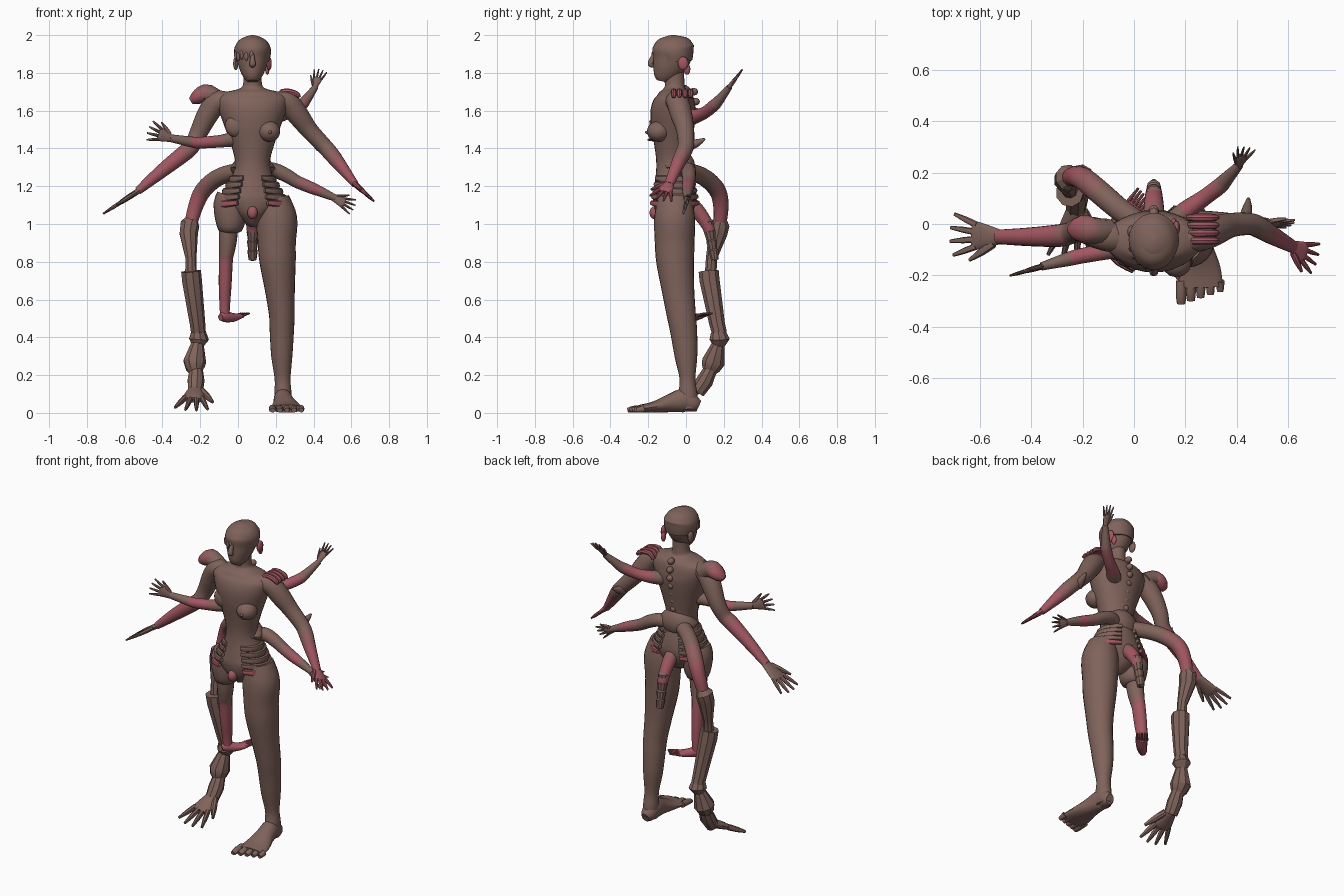
import bpy, bmesh, math
from mathutils import Vector as V, Matrix

def material(name, rgb):
    m = bpy.data.materials.new(name)
    m.diffuse_color = (*rgb, 1)
    return m

MATS = [material("brown skin", (0.215, 0.125, 0.105)),
        material("raw pink", (0.36, 0.095, 0.12)),
        material("dull rose", (0.28, 0.11, 0.11))]
BROWN, PINK, ROSE = 0, 1, 2
X, Y, Z = (1, 0, 0), (0, 1, 0), (0, 0, 1)
CX = 0.077  # body axis

def sweep(bm, pts, ref=X, sides=18, sub=4):
    """Skin elliptical rings (x, y, z, width, depth, colour) along a path."""
    pts = [tuple(p[:4]) + ((p[4] if len(p) > 4 else p[3]), (p[5] if len(p) > 5 else BROWN)) for p in pts]
    rows, cols, n = [], [], len(pts)
    for i in range(n - 1):
        q = [pts[max(i - 1, 0)], pts[i], pts[i + 1], pts[min(i + 2, n - 1)]]
        for k in range(sub):
            t = k / sub
            w = [(-t + 2*t*t - t**3)/2, (2 - 5*t*t + 3*t**3)/2, (t + 4*t*t - 3*t**3)/2, (t**3 - t*t)/2]
            if sub == 1:
                w = [0, 1, 0, 0]
            rows.append([sum(w[j] * q[j][c] for j in range(4)) for c in range(5)])
            cols.append(pts[i][5])
    rows.append(list(pts[-1][:5]))
    rings = []
    for i, r in enumerate(rows):
        a, b = rows[max(i - 1, 0)], rows[min(i + 1, len(rows) - 1)]
        t = (V(b[:3]) - V(a[:3])).normalized()
        u = V(ref)
        u = (u - t * u.dot(t)).normalized()
        v = t.cross(u)
        ring = []
        for s in range(sides):
            g = 2 * math.pi * s / sides
            ring.append(bm.verts.new(V(r[:3]) + u * max(r[3], .002) * math.cos(g) + v * max(r[4], .002) * math.sin(g)))
        rings.append(ring)
    for i in range(len(rings) - 1):
        for s in range(sides):
            e = (s + 1) % sides
            bm.faces.new((rings[i][s], rings[i][e], rings[i+1][e], rings[i+1][s])).material_index = cols[i]
    bm.faces.new(rings[0]).material_index = cols[0]
    bm.faces.new(rings[-1]).material_index = cols[-1]

def ball(bm, c, r, col=BROWN):
    m = Matrix.Translation(c) @ Matrix.Diagonal((*r, 1))
    res = bmesh.ops.create_uvsphere(bm, u_segments=14, v_segments=10, radius=1, matrix=m)
    for f in {f for v in res["verts"] for f in v.link_faces}:
        f.material_index = col

def make(name, bm, angle=40):
    bmesh.ops.recalc_face_normals(bm, faces=bm.faces)
    me = bpy.data.meshes.new(name)
    bm.to_mesh(me)
    bm.free()
    for m in MATS:
        me.materials.append(m)
    ob = bpy.data.objects.new(name, me)
    bpy.context.collection.objects.link(ob)
    bpy.ops.object.select_all(action='DESELECT')
    ob.select_set(True)
    bpy.context.view_layer.objects.active = ob
    bpy.ops.object.shade_smooth_by_angle(angle=math.radians(angle))

def part(name, pts, ref=X, sides=18, sub=4):
    bm = bmesh.new()
    sweep(bm, pts, ref, sides, sub)
    make(name, bm)

def hand(name, wrist, tip, wide, W, col=BROWN, thumb=1, thick=.012):
    """Flat palm, four spread fingers and a thumb."""
    bm = bmesh.new()
    a, d = V(wrist), V(tip) - V(wrist)
    w = V(wide)
    w = (w - d.normalized() * w.dot(d.normalized())).normalized()
    row = lambda p, r, s: (*p, r, s, col)
    sweep(bm, [row(a - d*.06, W*.45, thick*1.3), row(a + d*.2, W*.75, thick*1.3),
               row(a + d*.45, W, thick*1.1), row(a + d*.54, W*.9, thick*.8)], w, 14)
    f = W * .24
    for i in range(4):
        k = (i - 1.5) / 1.5
        base = a + d*.46 + w*W*k*.76
        end = a + d*(1 - .1*abs(k)) + w*W*k*1.45
        sweep(bm, [row(base, f, thick*.9), row(base.lerp(end, .5), f*.9, thick*.8), row(end, f*.5, thick*.4)], w, 8, 2)
    b0, b1 = a + d*.12 + w*W*.5*thumb, a + d*.58 + w*W*1.75*thumb
    sweep(bm, [row(b0, f*1.3, thick), row(b0.lerp(b1, .5), f*1.2, thick), row(b1, f*.5, thick*.5)], w, 8, 2)
    make(name, bm)

# torso and pelvis
part("torso", [(CX, -.08, .99, .02, .03), (CX, -.07, 1.04, .085, .09), (CX, -.06, 1.12, .17, .115),
    (CX, -.06, 1.19, .135, .11), (CX, -.065, 1.27, .102, .095), (CX, -.07, 1.34, .094, .088),
    (CX, -.07, 1.43, .118, .1), (CX, -.07, 1.52, .15, .115), (CX, -.067, 1.6, .178, .12),
    (CX, -.06, 1.66, .19, .105), (CX, -.06, 1.695, .15, .085), (CX, -.06, 1.715, .075, .06),
    (CX, -.06, 1.74, .05, .052), (CX, -.065, 1.82, .048, .055)], sides=28)
bm = bmesh.new()
ball(bm, (.165, -.145, 1.49), (.06, .062, .055))
ball(bm, (.17, -.205, 1.485), (.009, .012, .009), ROSE)
ball(bm, (-.01, -.135, 1.52), (.06, .035, .06))
make("breasts", bm)
bm = bmesh.new()
for i in range(9):
    z = 1.7 - i * .052
    ball(bm, (CX, .04 - .045 * (i / 8) ** 2 + .012 * math.sin(i), z), (.02, .024, .02))
make("spine_bumps", bm)
bm = bmesh.new()
ball(bm, (CX, -.165, 1.06), (.028, .028, .035), PINK)
make("pelvis_knob", bm)

# layered hip plates on both sides
for side, name in ((1, "left_hip_plates"), (-1, "right_hip_plates")):
    bm = bmesh.new()
    for k in range(5):
        z, rx, ry = 1.25 - k*.033, .115 + k*.018, .105 + k*.007
        col = PINK if k == 4 else BROWN
        path = []
        for j in range(7):
            g = math.radians(-65 + j * 22)
            thin = .022 * math.cos(g * .8)
            path.append((CX + side*rx*math.cos(g), -.06 + ry*math.sin(g), z - .015*math.cos(g), thin, .012, col))
        sweep(bm, path, Z, 8, 2)
    make(name, bm)

# head, hair cap, nose, ears
HEAD = [(1.755, -.125, .028, .03), (1.78, -.118, .048, .056), (1.82, -.1, .068, .08), (1.87, -.08, .083, .1),
        (1.92, -.07, .092, .108), (1.96, -.068, .078, .092), (1.985, -.067, .048, .06), (1.997, -.067, .008, .01)]
part("head", [(CX, y, z, a, b) for z, y, a, b in HEAD], sides=28)
bm = bmesh.new()
sweep(bm, [(CX, -.055, 1.86, .087, .088), (CX, -.058, 1.9, .097, .098), (CX, -.064, 1.935, .095, .107),
           (CX, -.065, 1.97, .074, .089), (CX, -.066, 1.99, .042, .053), (CX, -.066, 2.0, .008, .01)], sides=28)
for i in range(5):
    g = math.radians(195 + i * 18)
    ball(bm, (CX + .09*math.cos(g), -.07 + .102*math.sin(g), 1.895 - .008*(i % 2)), (.011, .011, .024))
make("hair_cap", bm)
bm = bmesh.new()
sweep(bm, [(CX, -.165, 1.9, .01, .01), (CX, -.18, 1.87, .013, .015), (CX, -.188, 1.845, .017, .014), (CX, -.17, 1.835, .01, .008)])
sweep(bm, [(CX, -.15, 1.806, .026, .016, ROSE), (CX, -.152, 1.798, .026, .018, ROSE)], sub=1)
make("nose_and_mouth", bm)
bm = bmesh.new()
ball(bm, (-.012, -.03, 1.85), (.014, .025, .036))
ball(bm, (.165, -.015, 1.85), (.014, .028, .036), PINK)
ball(bm, (.155, .005, 1.82), (.012, .018, .03), PINK)
make("ears", bm)

# main arms with pink forearms
part("right_arm", [(-.05, -.06, 1.64, .055), (-.11, -.045, 1.645, .06), (-.16, -.03, 1.58, .058), (-.21, -.02, 1.48, .048),
    (-.245, -.035, 1.41, .043, .043, ROSE), (-.29, -.045, 1.37, .044, .044, PINK), (-.41, -.05, 1.275, .036, .036, PINK),
    (-.53, -.05, 1.175, .028, .022)], Y)
hand("right_hand", (-.52, -.05, 1.18), (-.72, -.04, 1.05), Y, .055, BROWN, -1)
part("left_arm", [(.2, -.06, 1.64, .055), (.26, -.045, 1.645, .06), (.315, -.025, 1.58, .058), (.375, -.005, 1.5, .048),
    (.45, 0, 1.42, .043), (.49, -.015, 1.375, .042, .042, ROSE), (.53, -.04, 1.325, .037, .037, PINK),
    (.62, -.09, 1.21, .025, .02, PINK)], Y)
hand("left_hand", (.61, -.085, 1.22), (.715, -.14, 1.125), Y, .042, PINK, -1)
part("left_elbow_spur", [(.43, .01, 1.41, .028), (.44, .06, 1.43, .02), (.445, .1, 1.45, .006)], Z, 10)

# shoulder growths
part("right_shoulder_stump", [(-.1, -.03, 1.65, .05), (-.16, -.025, 1.69, .05, .05, ROSE), (-.19, -.02, 1.685, .056, .046, PINK),
    (-.225, -.02, 1.665, .045, .035, PINK), (-.25, -.02, 1.65, .02, .018, PINK)], Y, 12, 2)
bm = bmesh.new()
for i in range(4):
    y = .025 - i * .03
    sweep(bm, [(.21, y, 1.67, .012, .012, ROSE), (.235, y, 1.7, .015, .015, PINK), (.28, y, 1.7, .015, .015, PINK),
               (.315, y, 1.685, .014, .014, PINK), (.325, y, 1.67, .008, .008, PINK)], Y, 8, 2)
make("left_shoulder_fingers", bm)

# extra arms
part("right_rib_arm", [(-.02, -.08, 1.45, .04), (-.08, -.1, 1.44, .034, .034, ROSE), (-.13, -.11, 1.435, .032, .032, PINK),
    (-.21, -.125, 1.43, .03, .03, PINK), (-.25, -.135, 1.435, .028), (-.36, -.165, 1.455, .02, .016)], Z)
hand("right_rib_hand", (-.35, -.163, 1.452), (-.48, -.2, 1.5), Z, .036, BROWN, 1, .009)
part("left_back_arm", [(.15, .0, 1.56, .045), (.2, .05, 1.57, .038, .038, PINK), (.27, .1, 1.59, .032, .032, PINK),
    (.33, .145, 1.625, .032, .032, ROSE), (.355, .17, 1.65, .028), (.41, .23, 1.725, .016)], X)
hand("left_back_hand", (.405, .225, 1.72), (.44, .3, 1.82), X, .024, BROWN, -1, .009)
part("left_waist_arm", [(.12, -.02, 1.28, .045), (.19, .01, 1.285, .04), (.26, .015, 1.255, .037), (.31, .015, 1.225, .034, .034, ROSE),
    (.38, .01, 1.195, .032, .032, PINK), (.44, .008, 1.17, .027), (.52, .005, 1.135, .018)], Y)
hand("left_waist_hand", (.5, .005, 1.14), (.62, .0, 1.085), (0, .35, 1), .03, BROWN, 1, .01)
part("waist_band", [(CX, -.055, 1.27, .1, .09), (CX, -.045, 1.29, .118, .095), (CX, -.045, 1.31, .112, .093), (CX, -.055, 1.33, .09, .085)], sub=2)

# jointed limb reaching from the back of the waist to the ground
part("long_limb_upper", [(.02, .0, 1.28, .045), (-.06, .06, 1.265, .045), (-.13, .12, 1.23, .046, .046, ROSE),
    (-.19, .17, 1.17, .045, .045, PINK), (-.225, .185, 1.09, .04, .04, PINK), (-.25, .18, 1.0, .034)], Y)
bm = bmesh.new()
for seg in ([(-.24, .185, 1.03, .03), (-.255, .18, 1.0, .052), (-.262, .17, .95, .05), (-.25, .135, .82, .03), (-.25, .13, .72, .032)],
            [(-.25, .12, .75, .054), (-.245, .125, .7, .054), (-.215, .165, .47, .042), (-.21, .178, .42, .04)],
            [(-.21, .17, .43, .04), (-.208, .178, .39, .054), (-.215, .172, .36, .034)],
            [(-.213, .175, .38, .03), (-.23, .145, .27, .062), (-.228, .13, .235, .05), (-.225, .12, .21, .03)],
            [(-.222, .13, .23, .036), (-.223, .1, .17, .046), (-.226, .06, .11, .04)]):
    sweep(bm, seg, X, 9, 1)
make("long_limb_segments", bm, 30)
hand("long_limb_hand", (-.222, .08, .135), (-.25, -.15, .012), X, .06, BROWN, 1, .02)

# full left leg and foot
part("left_leg", [(.19, -.06, 1.14, .08, .09), (.205, -.06, 1.03, .108, .108), (.205, -.06, .9, .101, .105),
    (.21, -.057, .8, .096, .1), (.222, -.042, .65, .079, .086), (.232, -.025, .52, .068, .077), (.232, -.012, .43, .064, .071),
    (.232, 0, .3, .056, .06), (.236, .008, .18, .042, .042), (.238, .01, .1, .045, .05), (.238, .015, .02, .04, .05)], sides=24)
bm = bmesh.new()
sweep(bm, [(.238, .068, .035, .025, .03), (.238, .045, .045, .042, .043), (.238, -.01, .065, .05, .063), (.245, -.08, .052, .058, .05),
           (.255, -.17, .031, .08, .03), (.258, -.245, .022, .088, .021)])
for i in range(5):
    x, y = .183 + i * .038, -.31 + .012 * i
    r = .02 - .001 * i
    sweep(bm, [(x, -.22, .024, r, .02), (x, y + .03, .02, r, .018), (x, y, .014, r * .8, .012)], X, 10, 2)
make("left_foot", bm)

# shortened right leg
part("right_thigh_stump", [(-.03, -.06, 1.14, .085, .085), (-.042, -.06, 1.1, .088, .09), (-.04, -.06, 1.02, .08, .085),
    (-.042, -.06, .965, .062, .068), (-.042, -.06, .95, .03, .035)], sub=2)
part("right_leg", [(-.05, -.055, 1.02, .052, .058), (-.053, -.05, .92, .048, .053), (-.06, -.042, .85, .041, .047, ROSE),
    (-.064, -.035, .81, .037, .044, PINK), (-.068, -.02, .68, .034, .04, PINK), (-.07, -.008, .57, .028, .03, PINK),
    (-.07, -.005, .5, .024, .024, PINK)])
bm = bmesh.new()
sweep(bm, [(-.092, -.03, .505, .018, .018, PINK), (-.07, -.008, .51, .026, .03, PINK), (-.03, .03, .505, .03, .024, PINK),
           (.005, .075, .512, .036, .014, PINK)], (1, -1, 0))
for i in range(5):
    o = (i - 2) * .0105
    sweep(bm, [(.0 + o, .07 - o, .513, .008, .009, PINK), (.038 + o, .118 - o, .527, .005, .005, PINK)], (1, -1, 0), 8, 1)
make("right_foot", bm)

# stubby jointed tail
part("tail_root", [(CX, .0, 1.12, .045, .045, ROSE), (CX, .06, 1.07, .04, .04, PINK), (CX, .11, 1.0, .034, .034, PINK), (CX, .125, .96, .03)])
bm = bmesh.new()
for k in range(4):
    y, z, r = .115 + .01*k, 1.01 - k*.05, .034 - .002*k
    sweep(bm, [(CX, y - .004, z + .01, r*.7), (CX, y, z, r), (CX, y + .008, z - .05, r*.75)], X, 10, 1)
sweep(bm, [(CX, .15, .83, .024), (CX, .165, .81, .012)], X, 10, 1)
make("tail_segments", bm, 30)
